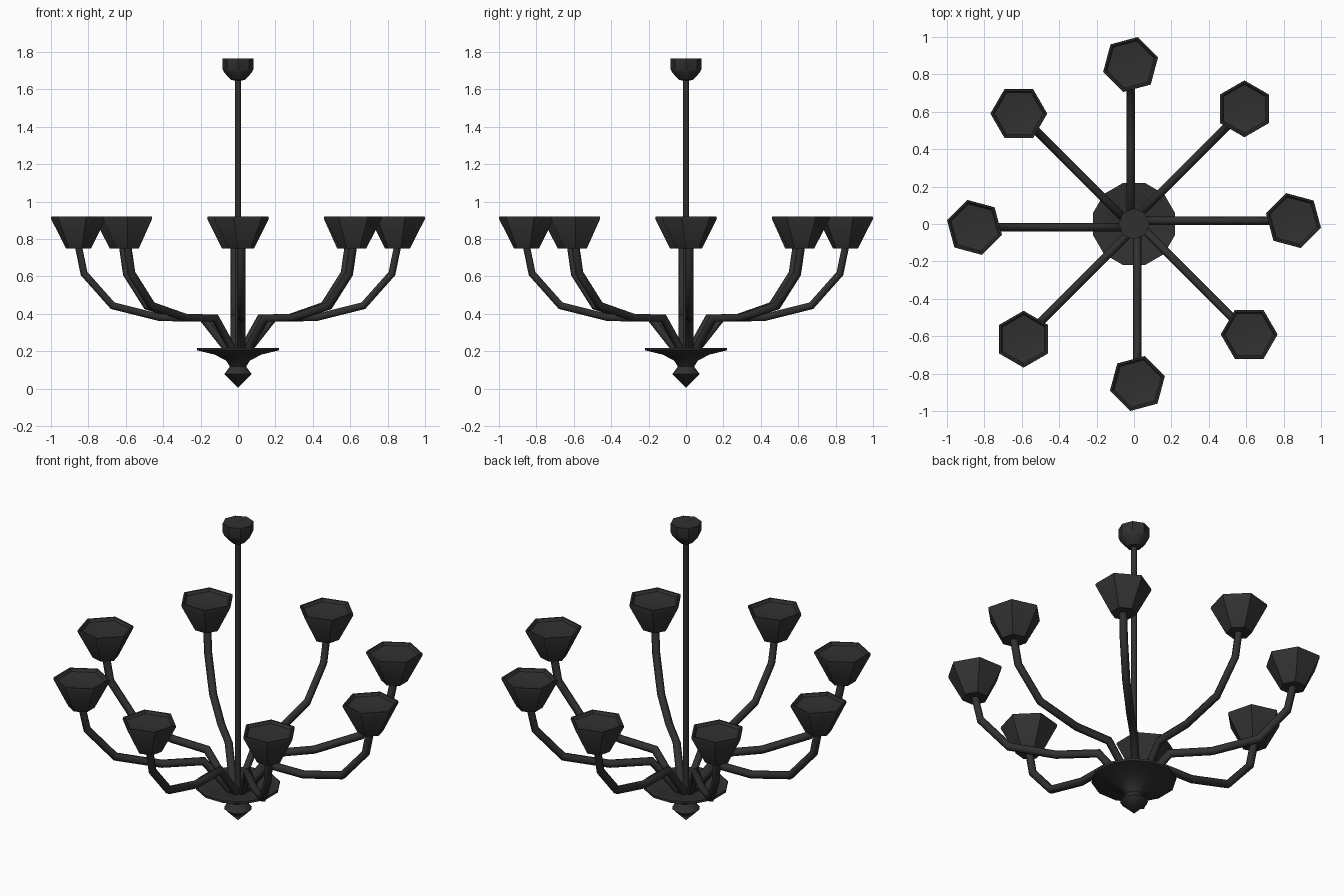
import bpy, bmesh, math
from mathutils import Vector, Matrix

if "Cube" in bpy.data.objects:
    bpy.data.objects.remove(bpy.data.objects["Cube"])

metal = bpy.data.materials.new("dark_iron")
metal.diffuse_color = (0.03, 0.03, 0.03, 1)
metal.use_nodes = True
metal.node_tree.nodes["Principled BSDF"].inputs["Base Color"].default_value = metal.diffuse_color


def finish(bm, name, angle):
    bmesh.ops.recalc_face_normals(bm, faces=bm.faces[:])
    mesh = bpy.data.meshes.new(name)
    bm.to_mesh(mesh)
    bm.free()
    mesh.materials.append(metal)
    for p in mesh.polygons:
        p.use_smooth = True
    mesh.set_sharp_from_angle(angle=math.radians(angle))
    ob = bpy.data.objects.new(name, mesh)
    bpy.context.collection.objects.link(ob)
    return ob


def bridge(bm, rings):
    """Skin a list of vertex rings; a ring of one vertex is a tip."""
    for a, b in zip(rings, rings[1:]):
        n = max(len(a), len(b))
        for i in range(n):
            j = (i + 1) % n
            if len(a) == 1:
                bm.faces.new((a[0], b[i], b[j]))
            elif len(b) == 1:
                bm.faces.new((a[i], a[j], b[0]))
            else:
                bm.faces.new((a[i], a[j], b[j], b[i]))


def lathe(name, profile, sides, turn=0.0, angle=35):
    bm = bmesh.new()
    rings = []
    for r, z in profile:
        n = 1 if r == 0 else sides
        rings.append([bm.verts.new((r * math.cos(turn + math.tau * i / sides),
                                    r * math.sin(turn + math.tau * i / sides), z))
                      for i in range(n)])
    bridge(bm, rings)
    return finish(bm, name, angle)


def tube(name, path, radius, sides):
    """Mitred tube along a path of (x, z) points."""
    bm = bmesh.new()
    pts = [Vector((x, 0, z)) for x, z in path]
    rings = []
    for k, p in enumerate(pts):
        d0 = (p - pts[k - 1]).normalized() if k else None
        d1 = (pts[k + 1] - p).normalized() if k < len(pts) - 1 else None
        d0, d1 = d0 or d1, d1 or d0
        t = (d0 + d1).normalized()
        widen = 1 / t.dot(d0)
        side, up = Vector((0, 1, 0)), Vector((-t.z, 0, t.x)) * widen
        rings.append([bm.verts.new(p + radius * (side * math.cos(a) + up * math.sin(a)))
                      for a in (math.tau * i / sides for i in range(sides))])
    bridge(bm, rings)
    bm.faces.new(rings[0])
    bm.faces.new(rings[-1])
    return finish(bm, name, 62)


# central dish with finial below
lathe("dish_and_finial",
      [(0, 0.005), (0.075, 0.078), (0.045, 0.118), (0.066, 0.15), (0.13, 0.182),
       (0.227, 0.205), (0.227, 0.218), (0.215, 0.218), (0.12, 0.195), (0, 0.175)],
      12, math.radians(15))

# hanging rod and ceiling canopy
lathe("hanging_rod", [(0, 0.15), (0.017, 0.15), (0.017, 1.67), (0, 1.67)], 8, angle=50)
lathe("ceiling_canopy",
      [(0, 1.645), (0.037, 1.65), (0.074, 1.69), (0.083, 1.71), (0.083, 1.765), (0, 1.765)],
      8)

# eight arms, each with a hexagonal cup, set slightly off the radial line
arm_path = [(0.035, 0.18), (0.19, 0.377), (0.417, 0.38), (0.67, 0.443),
            (0.823, 0.615), (0.855, 0.77)]
cup_profile = [(0, 0.75), (0.07, 0.75), (0.152, 0.908), (0.15, 0.92),
               (0.14, 0.92), (0.13, 0.905), (0, 0.885)]
for i in range(8):
    spin = Matrix.Rotation(math.tau * i / 8, 4, 'Z')
    arm = tube(f"arm_{i + 1}", arm_path, 0.022, 6)
    arm.matrix_world = spin @ Matrix.Translation((0, 0.017, 0))
    cup = lathe(f"cup_{i + 1}", cup_profile, 6, math.radians(45))
    cup.matrix_world = spin @ Matrix.Translation((0.853, 0.018, 0))
